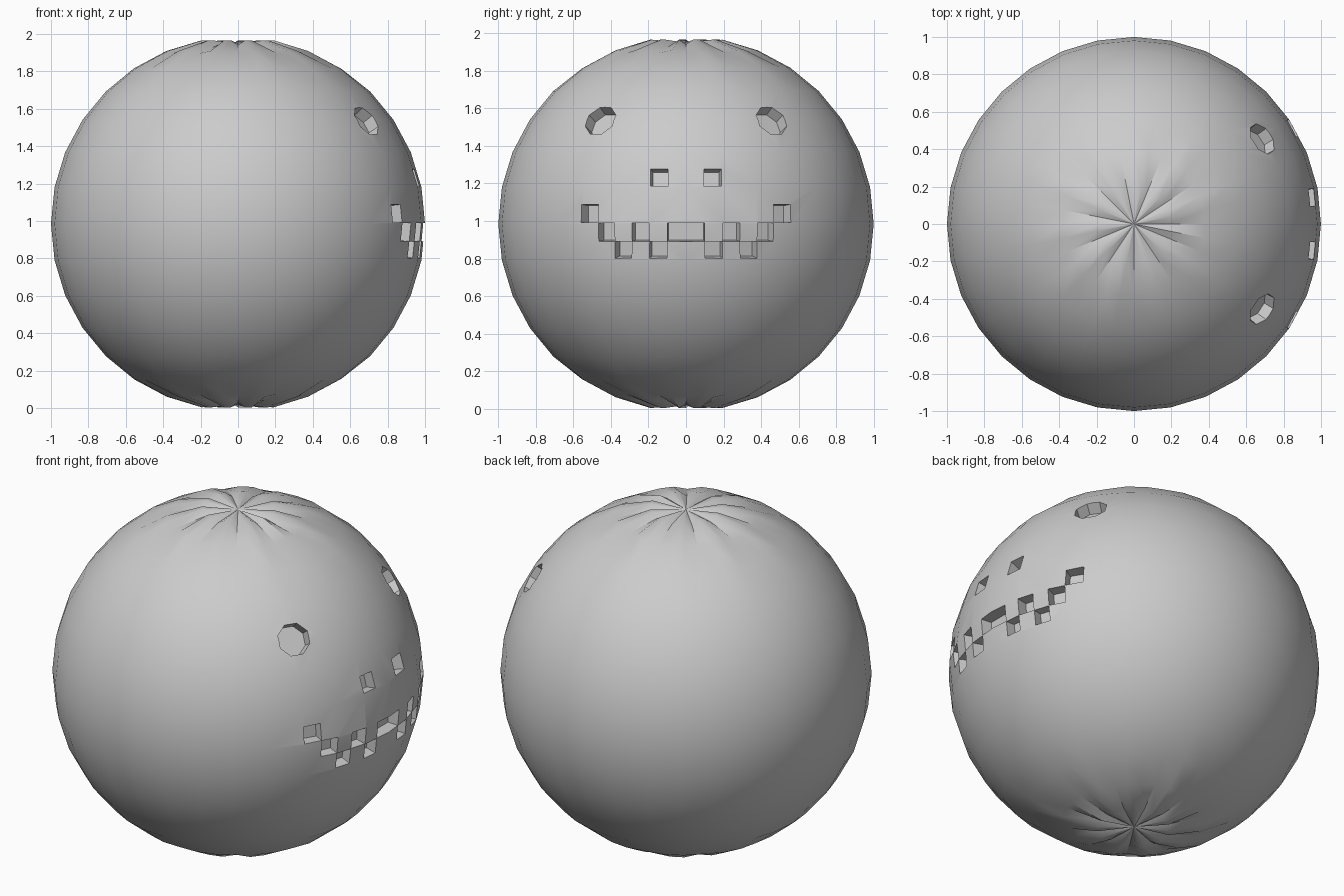
import bpy, bmesh
from math import pi, cos, sin, sqrt
from mathutils import Vector

if "Cube" in bpy.data.objects:
    bpy.data.objects.remove(bpy.data.objects["Cube"])

CZ = 0.985      # height of the sphere centre
DEPTH = 0.93    # radius of the recessed floors

# Round body with dimpled, grooved poles
SEG, RINGS = 32, 16
bm = bmesh.new()
rings = []
for j in range(1, RINGS):
    t = pi * j / RINGS
    near = min(j, RINGS - j)
    groove = {1: 0.025, 2: 0.014, 3: 0.004}.get(near, 0)
    row = []
    for i in range(SEG):
        a = 2 * pi * i / SEG
        r = 1 - (groove if i % 3 == 0 else 0)
        row.append(bm.verts.new((r * sin(t) * cos(a), r * sin(t) * sin(a), r * cos(t))))
    rings.append(row)
for a, b in zip(rings, rings[1:]):
    for i in range(SEG):
        k = (i + 1) % SEG
        bm.faces.new((a[i], b[i], b[k], a[k]))
for row, z in ((rings[0], 0.965), (rings[-1], -0.965)):
    pole = bm.verts.new((0, 0, z))
    for i in range(SEG):
        bm.faces.new((row[i], row[(i + 1) % SEG], pole))
bmesh.ops.recalc_face_normals(bm, faces=bm.faces)
me = bpy.data.meshes.new("round_body")
bm.to_mesh(me)
bm.free()
body = bpy.data.objects.new("round_body", me)
bpy.context.collection.objects.link(body)
body.location.z = CZ

# Cutters: outlines on the sphere, tapered toward its centre
cut = bmesh.new()

def recess(points):
    inner = [cut.verts.new(p.normalized() * DEPTH) for p in points]
    outer = [cut.verts.new(p.normalized() * 1.08) for p in points]
    n = len(points)
    cut.faces.new(inner)
    cut.faces.new(outer)
    for i in range(n):
        k = (i + 1) % n
        cut.faces.new((inner[i], inner[k], outer[k], outer[i]))

def on_sphere(y, z):
    return Vector((sqrt(1 - y * y - z * z), y, z))

def cell(y0, y1, z0, z1):
    g = 0.001
    y0, y1, z0, z1 = y0 + g, y1 - g, z0 - CZ + g, z1 - CZ - g
    recess([on_sphere(y, z) for y, z in ((y0, z0), (y1, z0), (y1, z1), (y0, z1))])

# Mouth and nostrils
cell(-0.10, 0.10, 0.89, 0.99)
for y0, y1, z0, z1 in ((0.10, 0.195, 0.80, 0.89), (0.195, 0.29, 0.89, 0.99),
                       (0.29, 0.38, 0.80, 0.89), (0.38, 0.47, 0.89, 0.99),
                       (0.47, 0.56, 0.99, 1.09), (0.095, 0.19, 1.185, 1.28)):
    cell(y0, y1, z0, z1)
    cell(-y1, -y0, z0, z1)

# Octagonal eyes
for s in (1, -1):
    c = on_sphere(s * 0.46, 1.54 - CZ)
    u = Vector((0, 0, 1)).cross(c).normalized()
    v = c.cross(u)
    recess([c + 0.093 * (cos(pi * (i + 0.5) / 4) * u + sin(pi * (i + 0.5) / 4) * v)
            for i in range(8)])

bmesh.ops.recalc_face_normals(cut, faces=cut.faces)
cm = bpy.data.meshes.new("face_cutter")
cut.to_mesh(cm)
cut.free()
cutter = bpy.data.objects.new("face_cutter", cm)
bpy.context.collection.objects.link(cutter)
cutter.location.z = CZ
cutter.hide_render = True

# Carve the face and smooth the body
mod = body.modifiers.new("carve", "BOOLEAN")
mod.operation = "DIFFERENCE"
mod.solver = "EXACT"
mod.object = cutter
bpy.context.view_layer.objects.active = body
body.select_set(True)
bpy.ops.object.modifier_apply(modifier=mod.name)
bpy.data.objects.remove(cutter)
bpy.ops.object.shade_smooth_by_angle(angle=pi / 6)
